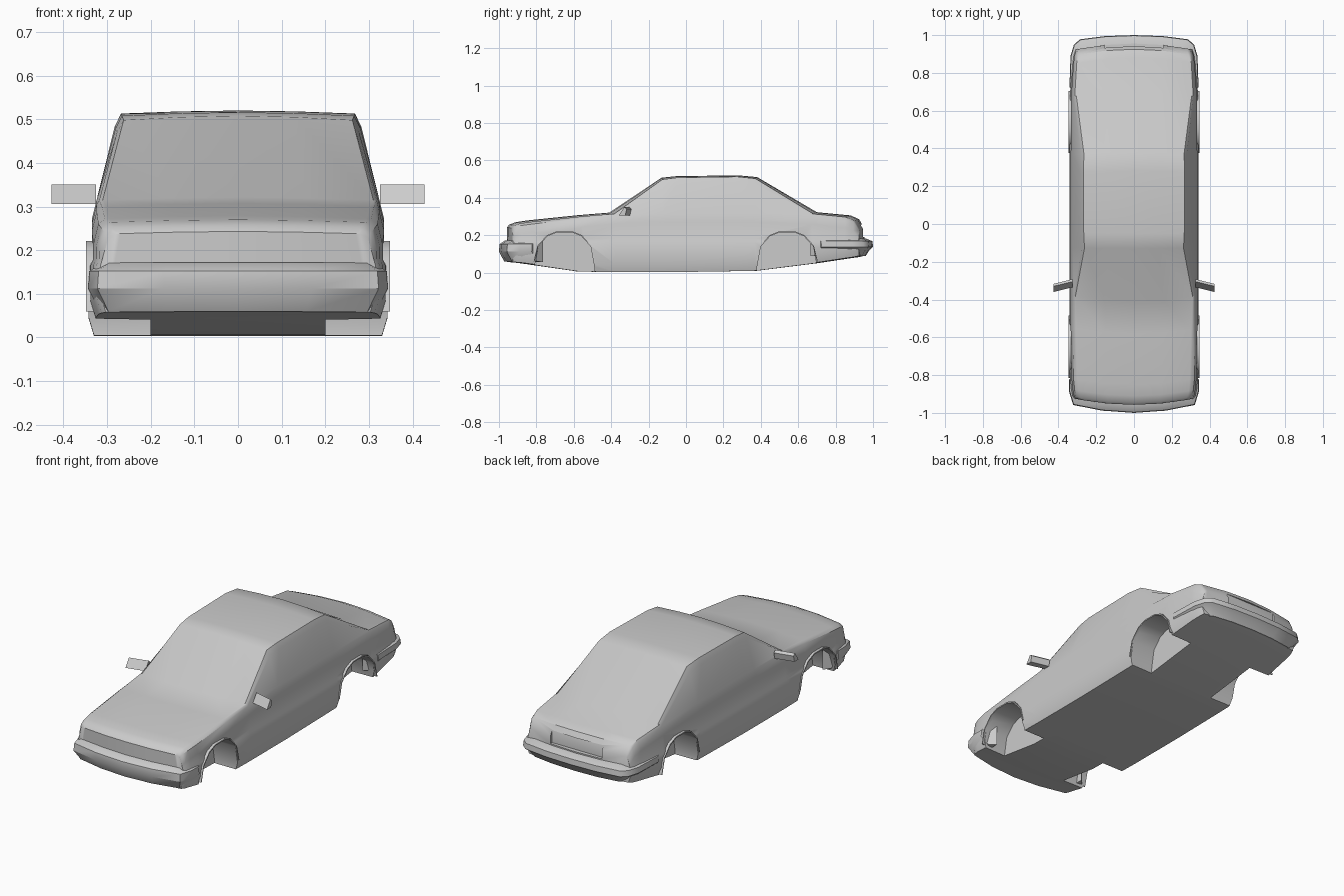
import bpy, bmesh
from mathutils import Vector

if "Cube" in bpy.data.objects:
    bpy.data.objects.remove(bpy.data.objects["Cube"])


def make(name, verts, faces):
    bm = bmesh.new()
    vs = [bm.verts.new(v) for v in verts]
    for f in faces:
        bm.faces.new([vs[i] for i in f])
    bmesh.ops.recalc_face_normals(bm, faces=bm.faces)
    me = bpy.data.meshes.new(name)
    bm.to_mesh(me)
    bm.free()
    ob = bpy.data.objects.new(name, me)
    bpy.context.collection.objects.link(ob)
    return ob


def loft_faces(rows, n):
    return [(r * n + i, r * n + (i + 1) % n, (r + 1) * n + (i + 1) % n, (r + 1) * n + i)
            for r in range(rows - 1) for i in range(n)]


def prism(name, yz, x0, x1, shift=0.0):
    """Extrude a y-z outline along x; shift slides the far end in y."""
    n = len(yz)
    verts = [(x0, y, z) for y, z in yz] + [(x1, y + shift, z) for y, z in yz]
    return make(name, verts, loft_faces(2, n) + [tuple(range(n)), tuple(range(n, 2 * n))])


def smooth(ob, angle):
    bpy.ops.object.select_all(action='DESELECT')
    ob.select_set(True)
    bpy.context.view_layer.objects.active = ob
    bpy.ops.object.shade_smooth_by_angle(angle=angle)


# body stations: y, bottom z, half width, belt z, roof edge x, roof edge z, centre z
stations = [
    (-.957, .058, .315, .230, .270, .238, .243),
    (-.945, .056, .325, .243, .280, .252, .257),
    (-.910, .053, .332, .252, .290, .264, .270),
    (-.850, .045, .338, .260, .295, .272, .279),
    (-.580, .006, .342, .288, .302, .300, .307),
    (-.410, .003, .342, .305, .310, .315, .321),
    (-.130, .003, .342, .315, .262, .498, .508),
    (-.050, .003, .342, .315, .266, .508, .516),
    (.280, .008, .342, .315, .268, .513, .520),
    (.380, .010, .342, .315, .265, .503, .511),
    (.700, .050, .340, .305, .305, .316, .323),
    (.880, .077, .328, .285, .295, .299, .306),
    (.925, .083, .322, .270, .288, .279, .286),
    (.955, .090, .312, .225, .280, .230, .235),
]
verts = []
for y, zb, w, belt, rx, rz, cz in stations:
    p7, p9 = Vector((w - .018, belt)), Vector((rx, rz))
    p8 = p7.lerp(p9, .85) + Vector((.006, 0))
    half = [(0, zb), (w / 2, zb), (w - .012, zb), (w, zb + .04), (w, .165), (w - .007, .18),
            (w - .007, belt - .045), tuple(p7), tuple(p8), tuple(p9),
            (rx / 2, rz * .3 + cz * .7), (0, cz)]
    ring = half + [(-x, z) for x, z in half[-2:0:-1]]
    # plan bow: ends curve back toward the middle at the sides
    verts += [(x, y - .04 * y * (x / .34) ** 2 * (2 if -.5 < y < -.3 else 1), z) for x, z in ring]
N = 22
faces = loft_faces(len(stations), N)
for base in (0, N * (len(stations) - 1)):
    for i in range(5):
        faces.append([base + k for k in (i, i + 1, 10 - i, 11 - i)])
        faces.append([base + k for k in (-i % N, (-i - 1) % N, 12 + i, 11 + i)])
body = make("car_body", verts, faces)

# wheel wells and plate recess
side = [(.16, .03), (.14, .14), (.09, .195), (.04, .215)]
arch = side + [(-y, z) for y, z in side[::-1]]
cutters = []
for c in (-.65, .54):
    outline = [(c + y, z) for y, z in [(.16, -.05)] + arch + [(-.16, -.05)]]
    lip = ([(c + y, max(z, .06)) for y, z in arch]
           + [(c + y * 1.03, max(z * 1.03, .06)) for y, z in arch[::-1]])
    for s in (-1, 1):
        cutters.append(prism("wheel_well_cutter", outline, s * .2, s * .45))
        smooth(prism("wheel_arch_lip", lip, s * .325, s * .348), .6)
cutters.append(prism("plate_recess_cutter",
                     [(.932, .19), (1.1, .19), (1.1, .258), (.932, .258)], -.155, .155))
bpy.context.view_layer.objects.active = body
for cutter in cutters:
    mod = body.modifiers.new("cut", 'BOOLEAN')
    mod.operation, mod.solver, mod.object = 'DIFFERENCE', 'EXACT', cutter
    bpy.ops.object.modifier_apply(modifier=mod.name)
    bpy.data.objects.remove(cutter)
smooth(body, .6)


# bumpers: profile (inset, z) swept round a plan path
def bumper(name, path, profile):
    full = path + [(-x, y) for x, y in path[-2::-1]]
    n = len(profile)
    vs = [(x * (1 - d / .36), y - d * (1 if y > 0 else -1), z)
          for x, y in full for d, z in profile]
    last = n * (len(full) - 1)
    smooth(make(name, vs, loft_faces(len(full), n)
                + [tuple(range(n)), tuple(range(last, last + n))]), .6)


bumper("front_bumper", [(.344, -.825), (.343, -.89), (.322, -.958), (.17, -.988), (0, -1)],
       [(.06, .172), (.032, .172), (.003, .152), (0, .112), (.028, .06), (.06, .057)])
bumper("rear_bumper", [(.342, .725), (.336, .89), (.318, .95), (.285, .978), (.15, .995), (0, 1)],
       [(.06, .183), (.04, .183), (.003, .168), (0, .138), (.018, .122), (.04, .088), (.06, .09)])

# door mirrors
for s in (-1, 1):
    prism("door_mirror", [(-.335, .306), (-.3, .306), (-.292, .34), (-.305, .351)],
          s * .325, s * .427, -.025)
